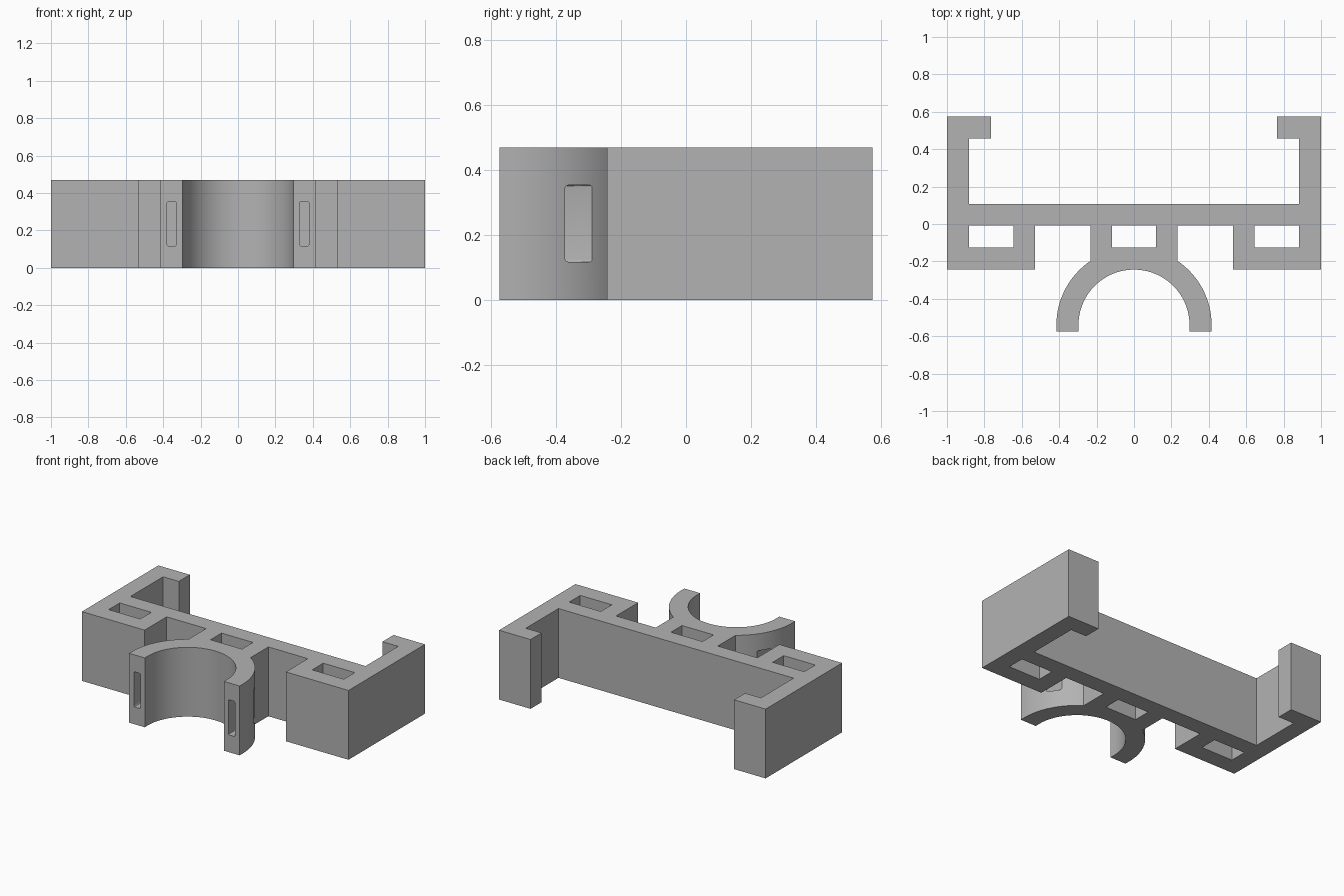
import bpy
import bmesh
from math import asin, acos, cos, sin, pi

cube = bpy.data.objects.get("Cube")
if cube:
    bpy.data.objects.remove(cube, do_unlink=True)

HEIGHT = 0.47
DEPTH = 0.575            # half of the overall depth
WALL = 0.118             # common wall thickness
PLATE_BACK, PLATE_FRONT = 0.107, -0.008
PAD_FRONT = PLATE_FRONT - 2 * WALL
RING_Y, RING_IN = -0.541, 0.297
RING_OUT = RING_IN + WALL
NECK = 0.233             # half width of the neck behind the clamp

grey = bpy.data.materials.new("plain grey")
grey.use_nodes = True
grey.diffuse_color = (0.45, 0.45, 0.45, 1)
grey.node_tree.nodes["Principled BSDF"].inputs["Base Color"].default_value = grey.diffuse_color


def prism(name, outline, z0, z1):
    """Extrude a closed xy outline between two heights."""
    bm = bmesh.new()
    face = bm.faces.new([bm.verts.new((x, y, z0)) for x, y in outline])
    top = bmesh.ops.extrude_face_region(bm, geom=[face])["geom"]
    bmesh.ops.translate(bm, vec=(0, 0, z1 - z0),
                        verts=[v for v in top if isinstance(v, bmesh.types.BMVert)])
    bmesh.ops.recalc_face_normals(bm, faces=bm.faces)
    mesh = bpy.data.meshes.new(name)
    bm.to_mesh(mesh)
    bm.free()
    mesh.materials.append(grey)
    obj = bpy.data.objects.new(name, mesh)
    bpy.context.collection.objects.link(obj)
    return obj


def arc(radius, a0, a1, steps):
    return [(radius * cos(a0 + (a1 - a0) * i / steps),
             RING_Y + radius * sin(a0 + (a1 - a0) * i / steps)) for i in range(steps + 1)]


def cut(target, name, x0, x1, y0, y1, z0, z1, corner=0):
    """Cut a box-shaped slot; corner rounds the edges running along y."""
    box = prism(name, [(x0, y0), (x1, y0), (x1, y1), (x0, y1)], z0, z1)
    if corner:
        bm = bmesh.new()
        bm.from_mesh(box.data)
        edges = [e for e in bm.edges if abs(e.verts[0].co.y - e.verts[1].co.y) > 0.01]
        bmesh.ops.bevel(bm, geom=edges, offset=corner, segments=3, profile=0.5, affect='EDGES')
        bm.to_mesh(box.data)
        bm.free()
    box.hide_render = True
    mod = target.modifiers.new(name, 'BOOLEAN')
    mod.operation, mod.solver, mod.object = 'DIFFERENCE', 'EXACT', box
    bpy.context.view_layer.objects.active = target
    bpy.ops.object.modifier_apply(modifier=name)
    bpy.data.objects.remove(box, do_unlink=True)


# Right half of the bracket outline, from the back centre round to the clamp
half = [(1 - WALL, PLATE_BACK), (1 - WALL, DEPTH - WALL),
        (1 - 2 * WALL, DEPTH - WALL), (1 - 2 * WALL, DEPTH),
        (1, DEPTH), (1, PAD_FRONT), (0.53, PAD_FRONT), (0.53, PLATE_FRONT),
        (NECK, PLATE_FRONT)]
half += arc(RING_OUT, acos(NECK / RING_OUT), 0, 24)
half += [(RING_OUT, -DEPTH), (RING_IN, -DEPTH)]
half += arc(RING_IN, 0, pi / 2, 32)
mirrored = [(-x, y) for x, y in reversed(half[:-1])]
bracket = prism("clip_bracket", half + mirrored, 0, HEIGHT)

# Vertical slots through the neck and both pads
slot_y = (PLATE_FRONT - WALL, PLATE_FRONT)
for x0, x1 in ((-0.118, 0.118), (0.645, 1 - WALL), (WALL - 1, -0.645)):
    cut(bracket, "vertical_slot", x0, x1, *slot_y, -0.1, HEIGHT + 0.1)

# Tie slots running straight back through the clamp arms
for x0, x1 in ((0.33, 0.379), (-0.379, -0.33)):
    cut(bracket, "tie_slot", x0, x1, -0.7, -0.22, 0.117, 0.355, 0.008)

# Smooth the clamp curve while keeping the corners crisp
bpy.ops.object.select_all(action='DESELECT')
bracket.select_set(True)
bpy.context.view_layer.objects.active = bracket
bpy.ops.object.shade_smooth_by_angle(angle=pi / 6)
